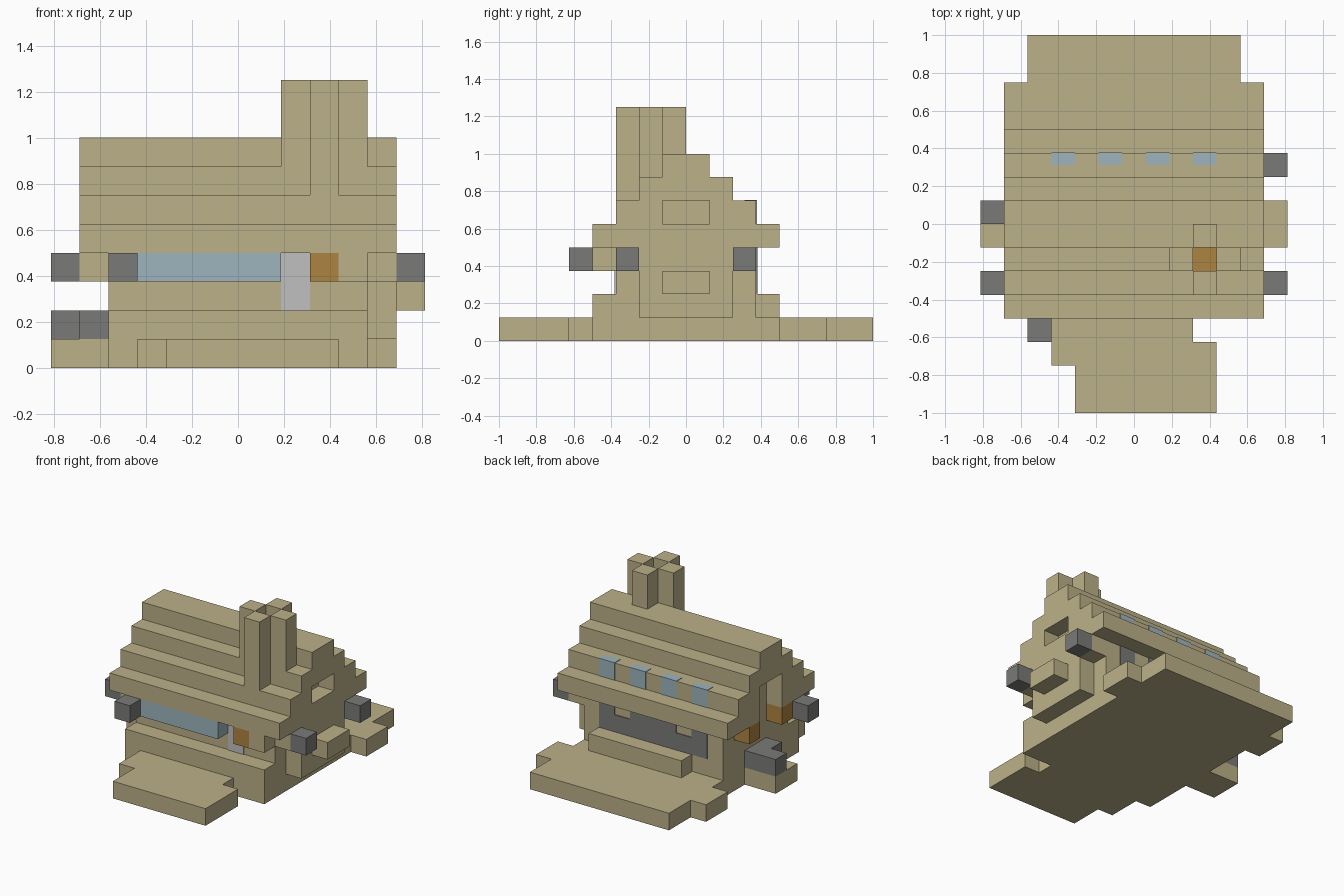
import bpy
import bmesh

cube = bpy.data.objects.get("Cube")
if cube:
    bpy.data.objects.remove(cube, do_unlink=True)

U = 0.125   # size of one building block


def material(name, r, g, b):
    m = bpy.data.materials.new(name)
    m.use_nodes = True
    m.diffuse_color = (r, g, b, 1)
    m.node_tree.nodes["Principled BSDF"].inputs["Base Color"].default_value = (r, g, b, 1)
    return m


SAND = material("sandstone", 0.50, 0.44, 0.25)
GRAY = material("dark gray", 0.195, 0.195, 0.19)
BLUE = material("window blue", 0.34, 0.46, 0.51)
ORANGE = material("fire orange", 0.42, 0.23, 0.05)
PALE = material("pale gray", 0.53, 0.53, 0.53)


def place(x, y, z):
    """Block grid to world position."""
    return ((x - 6.5) * U, (y - 8) * U, z * U)


def finish(name, bm, mat):
    bmesh.ops.recalc_face_normals(bm, faces=bm.faces)
    mesh = bpy.data.meshes.new(name)
    bm.to_mesh(mesh)
    bm.free()
    ob = bpy.data.objects.new(name, mesh)
    bpy.context.collection.objects.link(ob)
    if mat:
        mesh.materials.append(mat)
    return ob


def box(name, mat, x, y, z):
    """Box spanning three block ranges."""
    bm = bmesh.new()
    bmesh.ops.create_cube(bm, size=1)
    for v in bm.verts:
        v.co = place(*(r[0] if c < 0 else r[1] for r, c in zip((x, y, z), v.co)))
    return finish(name, bm, mat)


def block(name, mat, x, y, z):
    return box(name, mat, (x, x + 1), (y, y + 1), (z, z + 1))


def cut(target, x, y, z):
    cutter = box(target.name + "_cutter", None, x, y, z)
    cutter.hide_render = True
    cutter.hide_viewport = True
    cutter.display_type = 'WIRE'
    mod = target.modifiers.new("opening", 'BOOLEAN')
    mod.operation = 'DIFFERENCE'
    mod.solver = 'EXACT'
    mod.object = cutter


# Ground slabs
box("base", SAND, (2, 11), (4, 12), (0, 1))
box("base_step", SAND, (2, 11), (4, 11), (1, 2))
box("front_platform", SAND, (4, 10), (0, 3), (0, 1))
box("front_platform_corner", SAND, (3, 4), (2, 3), (0, 1))
box("front_platform_neck", SAND, (3, 9), (3, 4), (0, 1))
box("back_platform", SAND, (1, 12), (12, 14), (0, 1))
box("back_platform_end", SAND, (2, 11), (14, 16), (0, 1))
box("back_ledge", SAND, (4, 10), (11, 12), (1, 2))

# Walls
walls = box("walls", SAND, (2, 11), (5, 11), (2, 4))

# Stepped gable roof, mirrored profile pulled along x
half = []
for step in range(4):
    half += [(4 - step, 4 + step), (4 - step, 5 + step)]
profile = [(8 + w, z) for w, z in half] + [(8 - w, z) for w, z in reversed(half)]
bm = bmesh.new()
end = bm.faces.new([bm.verts.new(place(1, y, z)) for y, z in profile])
pulled = bmesh.ops.extrude_face_region(bm, geom=[end])
bmesh.ops.translate(bm, vec=(11 * U, 0, 0),
                    verts=[g for g in pulled["geom"] if isinstance(g, bmesh.types.BMVert)])
roof = finish("roof", bm, SAND)
cut(roof, (11, 13), (7, 9), (5, 6))
cut(roof, (0, 2), (7, 9), (3, 6))

# Chimney shaft through roof and walls, with the fire at the bottom
for part in (roof, walls):
    cut(part, (9, 10), (6, 7), (2.5, 9))
box("hearth_fire", ORANGE, (9, 10), (6, 7), (2.5, 2.6))

# Chimney: four columns around the shaft
for side, x, y, z in (("front", 9, 5, 6), ("back", 9, 7, 8), ("right", 8, 6, 7), ("left", 10, 6, 7)):
    box("chimney_" + side, SAND, (x, x + 1), (y, y + 1), (z, 10))

# Roof windows on the back slope
for x in (3, 5, 7, 9):
    box("skylight", BLUE, (x, x + 1), (10.5, 11.03), (5.5, 6.03))
    box("skylight_lower", BLUE, (x, x + 1), (10.9, 11.03), (5, 5.5))

# Front bay: window, torch and posts under the eave
block("front_post_right", SAND, 2, 4, 3)
box("front_window", BLUE, (3, 8), (4, 5), (3, 4))
box("front_door", PALE, (8, 9), (4.95, 5), (2, 4))
block("front_torch", ORANGE, 9, 4, 3)
block("front_post_left", SAND, 10, 4, 3)

# Dark back window with two posts left bare
box("back_window", GRAY, (3, 10), (11, 11.05), (2, 3))
for x0, x1 in ((3, 4), (5, 8), (9, 10)):
    box("back_window_top", GRAY, (x0, x1), (11, 11.05), (3, 4))

# Left side panel with its shelf
box("left_panel", SAND, (11, 12), (6, 10), (1, 4))
box("left_shelf", SAND, (12, 13), (7, 9), (2, 3))

# Right side porch, steps and torches
box("porch_floor", SAND, (0, 2), (7, 9), (0, 1))
box("porch_step", GRAY, (1, 2), (7, 9), (1, 2))
block("porch_step_end", GRAY, 0, 8, 1)
for y in (6, 9):
    block("porch_torch", ORANGE, 1, y, 3)

# Lamps with their mounts
for y in (5, 10):
    block("left_lamp_mount", SAND, 11, y, 3)
    block("left_lamp", GRAY, 12, y, 3)
block("right_lamp_mount", SAND, 1, 5, 3)
block("right_lamp", GRAY, 0, 5, 3)
block("front_lamp", GRAY, 2, 3, 3)
